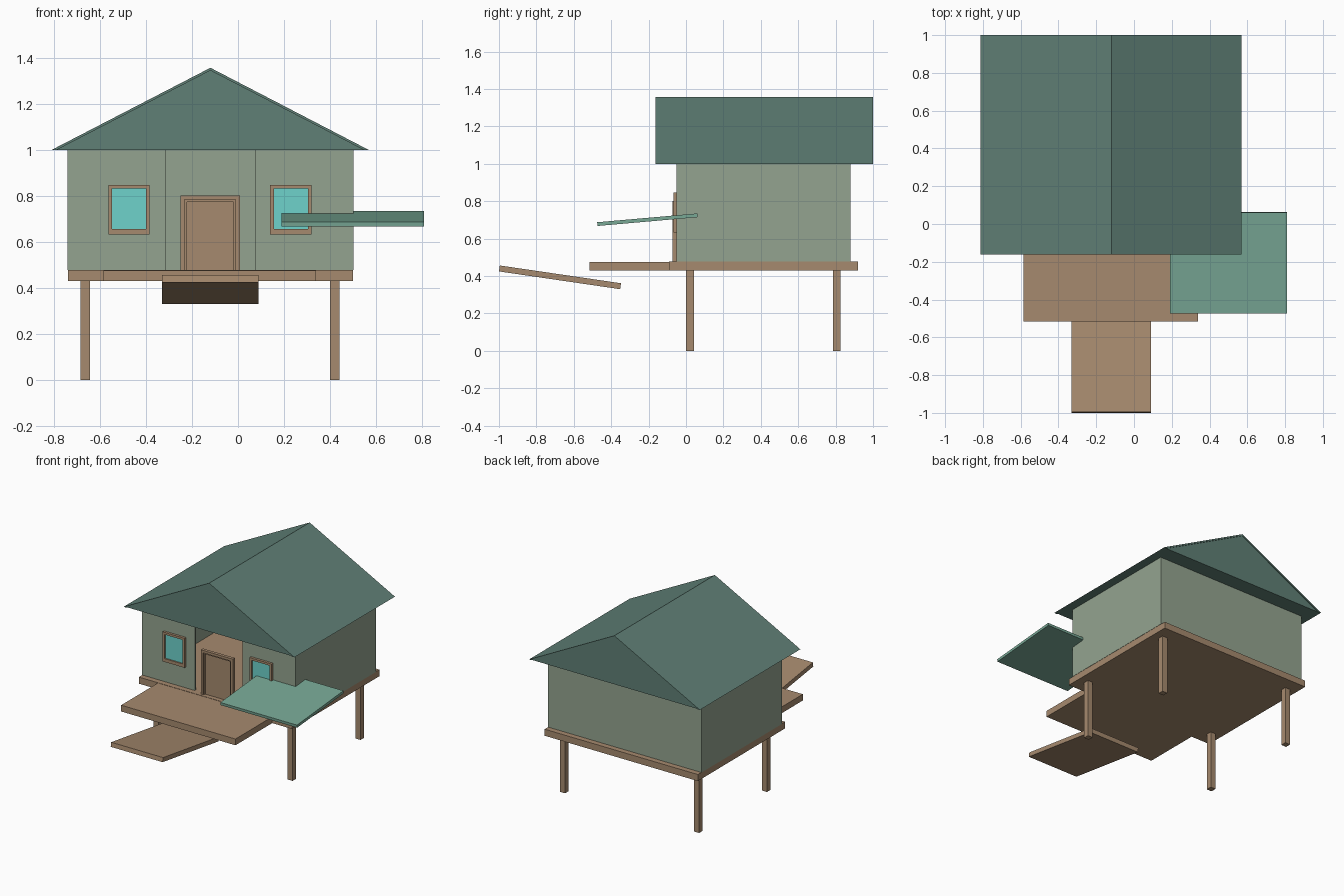
import bpy
import bmesh
import math

cube = bpy.data.objects.get("Cube")
if cube:
    bpy.data.objects.remove(cube, do_unlink=True)


def material(name, r, g, b):
    def linear(c):
        c /= 255
        return c / 12.92 if c < 0.04 else ((c + 0.055) / 1.055) ** 2.4
    m = bpy.data.materials.new(name)
    color = (linear(r), linear(g), linear(b), 1)
    m.use_nodes = True
    m.diffuse_color = color
    m.node_tree.nodes["Principled BSDF"].inputs["Base Color"].default_value = color
    return m


WOOD = material("brown wood", 166, 138, 110)
WALL = material("sage wall", 148, 164, 144)
ROOF = material("dark green roof", 96, 128, 118)
AWNING = material("light green awning", 120, 168, 149)
GLASS = material("cyan glass", 110, 210, 203)


def prism(name, profile, start, end, mat, axis="y"):
    """Extrude a closed profile along y (profile in x, z) or x (profile in y, z)."""
    bm = bmesh.new()
    place = (lambda p: (p[0], start, p[1])) if axis == "y" else (lambda p: (start, p[0], p[1]))
    face = bm.faces.new([bm.verts.new(place(p)) for p in profile])
    moved = bmesh.ops.extrude_face_region(bm, geom=[face])["geom"]
    shift = (0, end - start, 0) if axis == "y" else (end - start, 0, 0)
    bmesh.ops.translate(bm, vec=shift,
                        verts=[v for v in moved if isinstance(v, bmesh.types.BMVert)])
    bmesh.ops.recalc_face_normals(bm, faces=bm.faces)
    mesh = bpy.data.meshes.new(name)
    bm.to_mesh(mesh)
    bm.free()
    mesh.materials.append(mat)
    obj = bpy.data.objects.new(name, mesh)
    bpy.context.collection.objects.link(obj)
    return obj


def box(name, x, y, z, mat):
    return prism(name, [(x[0], z[0]), (x[1], z[0]), (x[1], z[1]), (x[0], z[1])], *y, mat)


def sloped_board(name, x, start, end, thick, mat):
    """Board whose underside runs from start to end in the y, z plane."""
    dy, dz = end[0] - start[0], end[1] - start[1]
    n = math.hypot(dy, dz)
    oy, oz = -dz / n * thick, dy / n * thick
    prism(name, [start, end, (end[0] + oy, end[1] + oz), (start[0] + oy, start[1] + oz)],
          *x, mat, axis="x")


def frame(name, x, z, y, w, sill=0):
    """Two posts, a head and an optional sill."""
    for side, a in (("right", x[0]), ("left", x[1] - w)):
        box(f"{name}_{side}_post", (a, a + w), y, z, WOOD)
    inner = (x[0] + w, x[1] - w)
    box(f"{name}_head", inner, y, (z[1] - w, z[1]), WOOD)
    if sill:
        box(f"{name}_sill", inner, y, (z[0], z[0] + sill), WOOD)


# Stilts, floor and porch
for row, y in (("front", 0.0), ("back", 0.785)):
    for side, x in (("right", -0.685), ("left", 0.4)):
        box(f"{row}_{side}_stilt", (x, x + 0.042), (y, y + 0.042), (0, 0.435), WOOD)
box("floor", (-0.74, 0.5), (-0.09, 0.92), (0.43, 0.478), WOOD)
box("porch", (-0.585, 0.34), (-0.515, -0.09), (0.43, 0.476), WOOD)
sloped_board("ramp", (-0.33, 0.09), (-1.0, 0.425), (-0.352, 0.33), 0.032, WOOD)

# Thin walls with an open bay in the front
T = 0.012
HEIGHT = (0.478, 1.0)
box("right_wall", (-0.742, -0.742 + T), (-0.05, 0.88), HEIGHT, WALL)
box("left_wall", (0.502 - T, 0.502), (-0.05, 0.88), HEIGHT, WALL)
box("back_wall", (-0.742 + T, 0.502 - T), (0.88 - T, 0.88), HEIGHT, WALL)
box("front_right_wall", (-0.742 + T, -0.315), (-0.05, -0.05 + T), HEIGHT, WALL)
box("front_left_wall", (0.073, 0.502 - T), (-0.05, -0.05 + T), HEIGHT, WALL)

# Windows
for side, x in (("right", -0.474), ("left", 0.23)):
    frame(f"{side}_window", (x - 0.09, x + 0.09), (0.632, 0.848), (-0.068, -0.05), 0.016, 0.024)
    box(f"{side}_window_pane", (x - 0.075, x + 0.075), (-0.058, -0.051), (0.655, 0.833), GLASS)

# Door standing in the open bay
frame("door_frame", (-0.25, 0.008), (0.478, 0.802), (-0.072, -0.048), 0.018)
frame("door_trim", (-0.232, -0.01), (0.478, 0.784), (-0.064, -0.048), 0.01)
box("door", (-0.222, -0.02), (-0.056, -0.044), (0.478, 0.774), WOOD)

# Gable roof: closed body under two thin slabs
APEX, EAVES = (-0.12, 1.358), ((-0.812, 1.0), (0.57, 1.0))
prism("roof_body", [(-0.79, 1.0), (0.548, 1.0), (-0.12, 1.346)], -0.155, 0.995, ROOF)
for side, eave, inset in (("right", EAVES[0], 0.022), ("left", EAVES[1], -0.022)):
    prism(f"{side}_roof_slab",
          [eave, APEX, (APEX[0], 1.346), (eave[0] + inset, 1.0)], -0.162, 1.0, ROOF)

# Slanted awning at the front corner
sloped_board("awning", (0.19, 0.81), (-0.473, 0.668), (0.063, 0.715), 0.02, AWNING)
